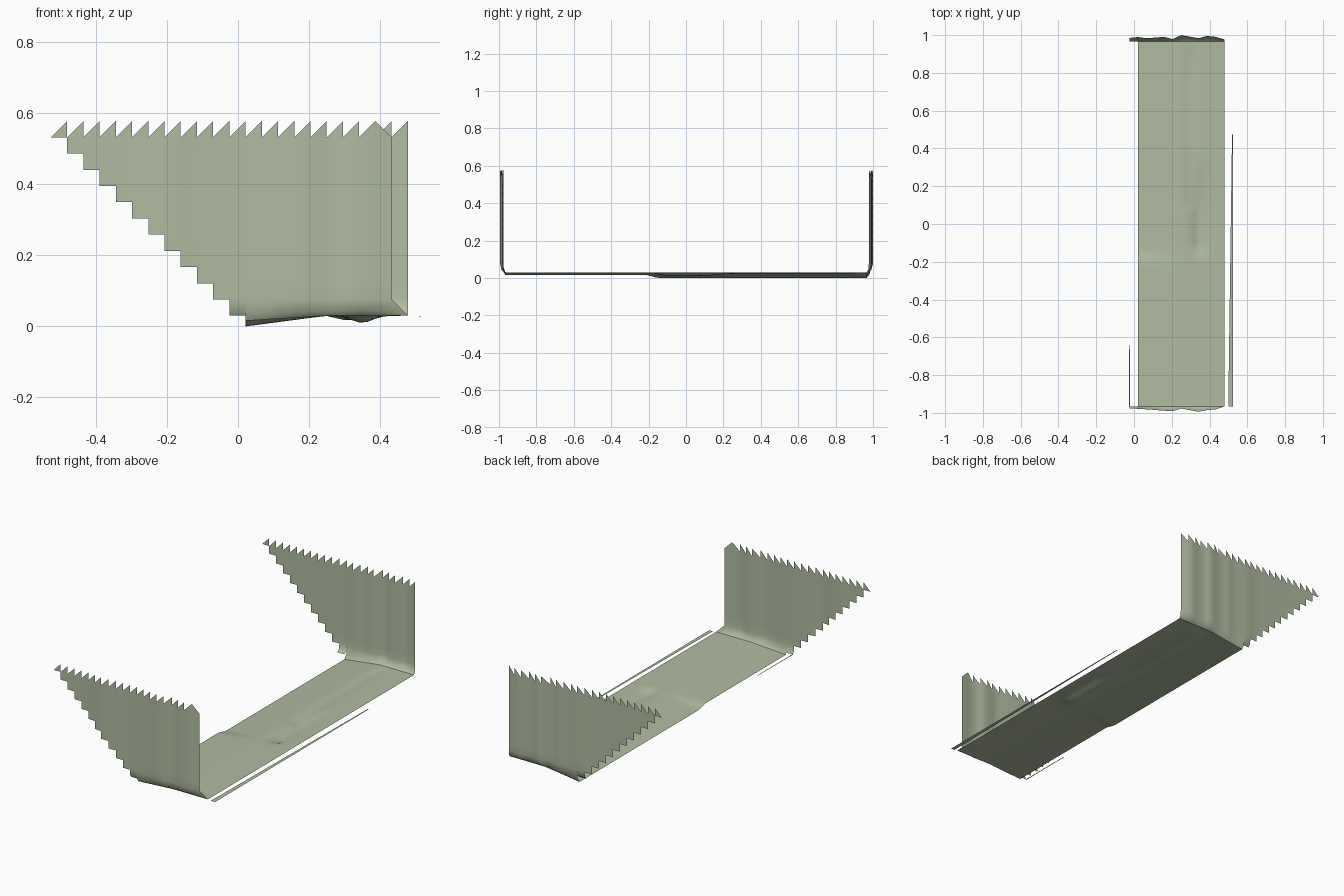
import bpy, bmesh, math

if "Cube" in bpy.data.objects:
    bpy.data.objects.remove(bpy.data.objects["Cube"])

P = 0.0457          # grid cell size
X0 = -0.527         # left tip of the walls
BASE = 0.03         # floor level
ROWS = 11           # full cells up the wall

mat = bpy.data.materials.new("pale sage green")
mat.diffuse_color = (0.43, 0.50, 0.35, 1)
mat.use_nodes = True
mat.node_tree.nodes["Principled BSDF"].inputs["Base Color"].default_value = mat.diffuse_color


def gx(i):
    return X0 + P * i


def smooth(a, b, v):
    t = max(0.0, min(1.0, (v - a) / (b - a)))
    return t * t * (3 - 2 * t)


def wave(x, pts):
    # piecewise linear ripple along the wall
    for (a, ya), (b, yb) in zip(pts, pts[1:]):
        if x <= b:
            return ya + (yb - ya) * max(0.0, (x - a) / (b - a))
    return pts[-1][1]


FRONT = [(-0.53, 0.975), (-0.3, 0.975), (-0.2, 0.987), (-0.1, 0.978), (0.02, 0.978),
         (0.12, 0.985), (0.2, 0.992), (0.25, 0.977), (0.34, 0.994), (0.42, 0.979), (0.48, 0.988)]
BACK = [(-0.53, 0.98), (-0.3, 0.98), (-0.05, 0.982), (0.02, 0.99), (0.07, 0.983),
        (0.16, 0.991), (0.2, 0.977), (0.25, 1.0), (0.35, 0.982), (0.4, 1.0), (0.48, 0.977)]


def floor_z(x, y):
    # sagging left edge plus two shallow grooves
    z = BASE - (0.014 + 0.016 * smooth(-0.22, -0.14, y)) * max(0.0, (0.25 - x) / 0.228)
    z -= 0.009 * math.exp(-((x - 0.29) / 0.025) ** 2) * smooth(0.06, 0.12, y) * (1 - smooth(0.85, 0.96, y))
    z -= 0.02 * math.exp(-((x - 0.35) / 0.04) ** 2) * smooth(-0.2, -0.1, y) * (1 - smooth(0.06, 0.36, y))
    return max(0.0, z)


def make(name, faces):
    bm = bmesh.new()
    for f in faces:
        bm.faces.new([bm.verts.new(p) for p in f])
    bmesh.ops.remove_doubles(bm, verts=bm.verts, dist=0.0005)
    me = bpy.data.meshes.new(name)
    bm.to_mesh(me)
    bm.free()
    me.materials.append(mat)
    for p in me.polygons:
        p.use_smooth = True
    ob = bpy.data.objects.new(name, me)
    bpy.context.collection.objects.link(ob)


# floor sheet
N, M, END = 20, 84, 0.966
xs = [gx(12) + P / 2 * i for i in range(N + 1)]
ys = [-END + 2 * END * j / M for j in range(M + 1)]
pt = lambda i, j: (xs[i], ys[j], floor_z(xs[i], ys[j]))
make("floor", [[pt(i, j), pt(i + 1, j), pt(i + 1, j + 1), pt(i, j + 1)]
               for i in range(N) for j in range(M)])


# end walls: stepped lower edge, sawtooth upper edge
def wall(name, side, ripple, columns):
    def wp(i, k, col):
        x = gx(i)
        y = wave(x, ripple)
        low = floor_z(x, side * END) if col > 11 else BASE
        if k == 0:
            return (x, side * END, low)
        if k < 1:
            return (x, side * (END + (y - END) * 0.75), low + (BASE + P - low) * k)
        return (x, side * y, BASE + P * k)

    faces = []
    for c in range(columns):
        levels = [0, 0.3] + list(range(1, ROWS + 1))
        levels = [k for k in levels if k >= ROWS - c]
        for a, b in zip(levels, levels[1:]):
            f = [wp(c, a, c), wp(c + 1, a, c), wp(c + 1, b, c), wp(c, b, c)]
            faces.append(f if side < 0 else f[::-1])
        # tooth, flipped on the last column of the shorter wall
        peak = c if c == 20 and columns == 21 else c + 1
        t = [wp(c, ROWS, c), wp(c + 1, ROWS, c), wp(peak, ROWS + 1, c)]
        faces.append(t if side < 0 else t[::-1])
    if columns == 21:
        # small corner flap closing the shorter wall to the floor edge
        faces += [[wp(21, 0, 21), wp(22, 0, 21), wp(21, 0.3, 21)],
                  [wp(21, 0.3, 21), wp(22, 0, 21), wp(21, 1, 21)]]
    make(name, faces)


wall("front_wall", -1, FRONT, 21)
wall("back_wall", 1, BACK, 22)

# loose slivers beside the floor
make("right_strip", [[(0.499, -0.966, 0.028), (0.525, -0.966, 0.026),
                      (0.525, 0.475, 0.026), (0.519, 0.475, 0.027)]])
make("left_strip", [[(-0.027, -0.966, 0.03), (-0.021, -0.966, 0.03),
                     (-0.021, -0.64, 0.03), (-0.025, -0.64, 0.03)]])
